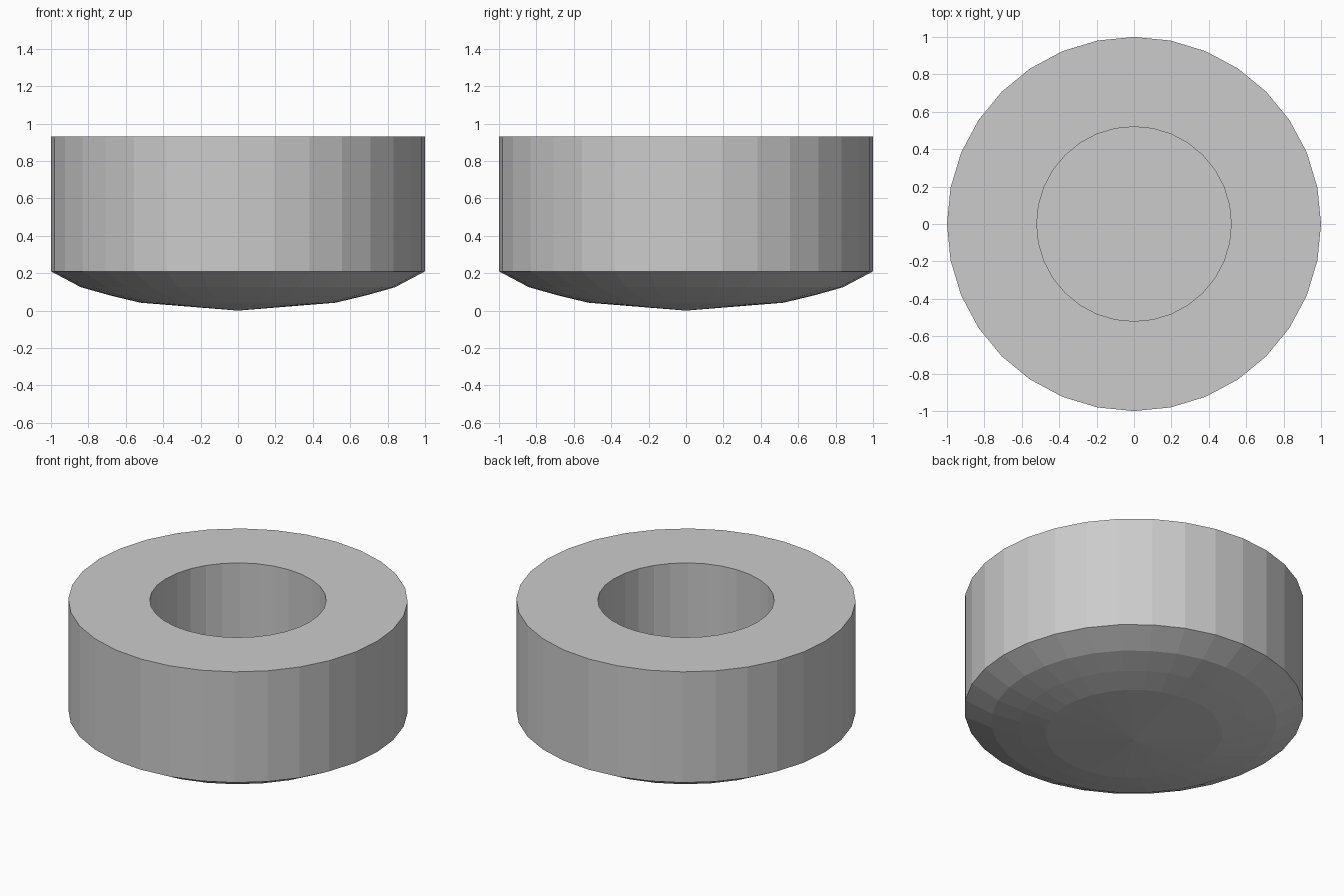
import bpy, bmesh, math

if "Cube" in bpy.data.objects:
    bpy.data.objects.remove(bpy.data.objects["Cube"])

SIDES = 32


def lathe(name, profile, closed):
    """Revolve (radius, z) points about z; radius 0 becomes a single pole."""
    bm = bmesh.new()
    rings = []
    for r, z in profile:
        if r == 0:
            rings.append([bm.verts.new((0, 0, z))] * SIDES)
        else:
            rings.append([bm.verts.new((r * math.cos(2 * math.pi * i / SIDES),
                                        r * math.sin(2 * math.pi * i / SIDES), z))
                          for i in range(SIDES)])
    pairs = list(zip(rings, rings[1:]))
    if closed:
        pairs.append((rings[-1], rings[0]))
    for a, b in pairs:
        for i in range(SIDES):
            j = (i + 1) % SIDES
            corners = list(dict.fromkeys((a[i], a[j], b[j], b[i])))
            bm.faces.new(corners)
    # flat disc over an open rim
    if not closed:
        bm.faces.new(rings[0])
    bmesh.ops.recalc_face_normals(bm, faces=bm.faces)
    mesh = bpy.data.meshes.new(name)
    bm.to_mesh(mesh)
    bm.free()
    obj = bpy.data.objects.new(name, mesh)
    bpy.context.collection.objects.link(obj)
    return obj


# thick wall with a straight bore and a rounded underside
lathe("thick_wall", [(0.52, 0.93), (1, 0.93), (1, 0.21), (0.84, 0.125),
                     (0.68, 0.08), (0.52, 0.042)], True)

# shallow domed plug closing the bottom of the bore
lathe("bottom_plug", [(0.52, 0.042), (0, 0.0)], False)
